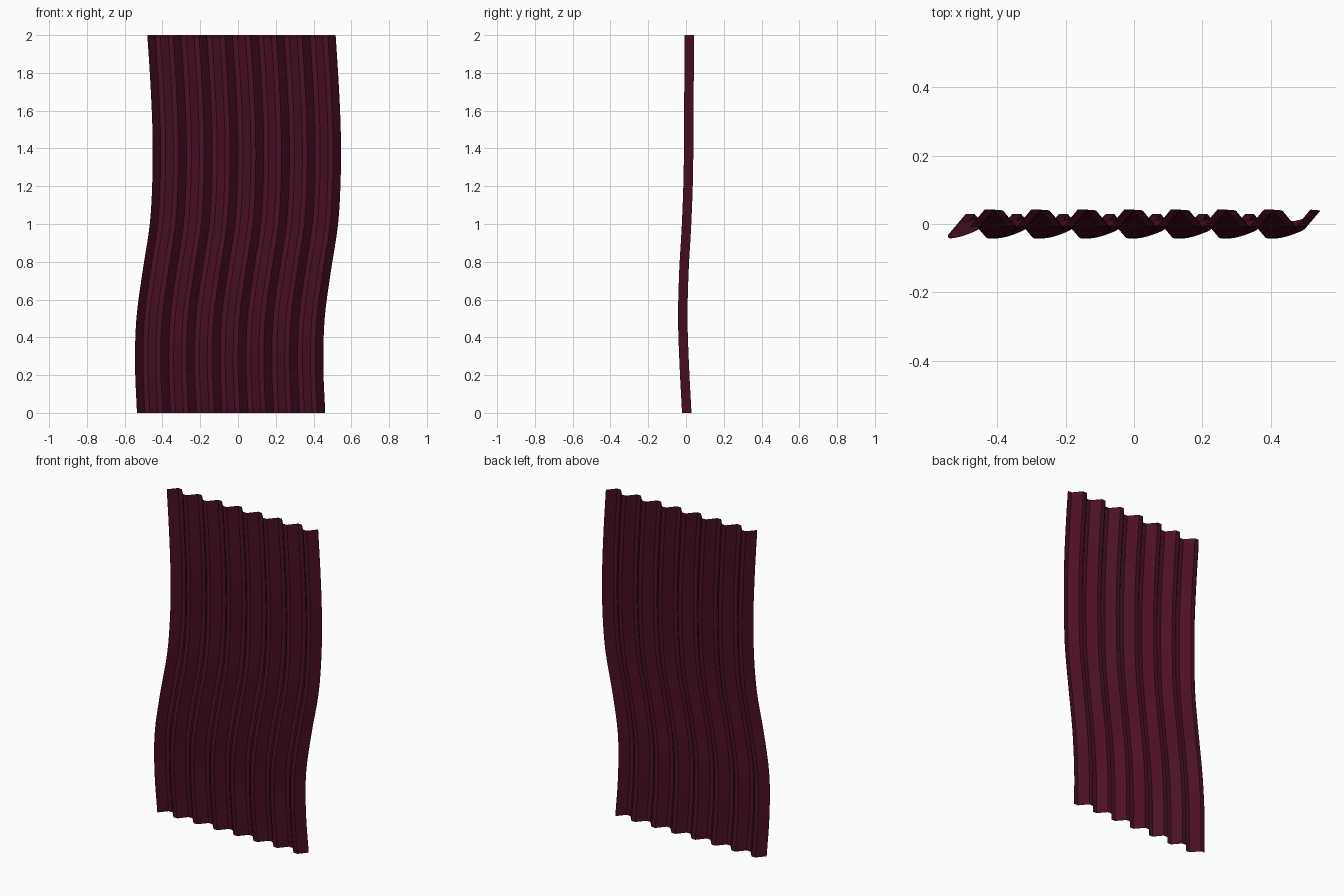
import bpy
import math

if "Cube" in bpy.data.objects:
    bpy.data.objects.remove(bpy.data.objects["Cube"])

# Sheet path: x of the left edge and y of the middle, every 0.25 in height
LEFT_X = [-0.535, -0.545, -0.538, -0.505, -0.467, -0.453, -0.453, -0.464, -0.480]
MID_Y = [0.004, -0.009, -0.017, -0.011, 0.003, 0.012, 0.0145, 0.016, 0.017]
SLOPE, FLAT, HALF_DEPTH, WAVES = 0.042, 0.0262, 0.025, 7
ROWS = 32


def smooth(keys, t):
    """Catmull-Rom value through evenly spaced keys, t in 0..1."""
    f = t * (len(keys) - 1)
    i = min(int(f), len(keys) - 2)
    u = f - i
    b, c = keys[i], keys[i + 1]
    a = keys[i - 1] if i > 0 else 2 * b - c
    d = keys[i + 2] if i + 2 < len(keys) else 2 * c - b
    return b + 0.5 * u * (c - a + u * (2 * a - 5 * b + 4 * c - d + u * (3 * (b - c) + d - a)))


# Corrugated profile: front ridge, slope back, back flat, slope forward, front flat
profile = [(0.0, -HALF_DEPTH)]
x = 0.0
for i in range(WAVES):
    for width, y in ((SLOPE, 1), (FLAT, 1), (SLOPE, -1), (FLAT, -1)):
        x += width
        profile.append((x, y * HALF_DEPTH))
profile.append((x + SLOPE, HALF_DEPTH))

# Sweep the profile up the wavy path
verts, faces = [], []
n = len(profile)
for r in range(ROWS + 1):
    t = r / ROWS
    ox, oy = smooth(LEFT_X, t), smooth(MID_Y, t)
    verts += [(px + ox, py + oy, 2 * t) for px, py in profile]
for r in range(ROWS):
    for c in range(n - 1):
        k = r * n + c
        faces.append((k, k + 1, k + n + 1, k + n))

mesh = bpy.data.meshes.new("corrugated_sheet")
mesh.from_pydata(verts, [], faces)
mesh.update()
sheet = bpy.data.objects.new("corrugated_sheet", mesh)
bpy.context.collection.objects.link(sheet)

# Dark maroon paint
paint = bpy.data.materials.new("dark_maroon")
paint.diffuse_color = (0.068, 0.005, 0.018, 1)
paint.use_nodes = True
paint.node_tree.nodes["Principled BSDF"].inputs["Base Color"].default_value = paint.diffuse_color
mesh.materials.append(paint)

# Smooth along the bend, sharp along the folds
bpy.context.view_layer.objects.active = sheet
sheet.select_set(True)
bpy.ops.object.shade_smooth_by_angle(angle=math.radians(25))
